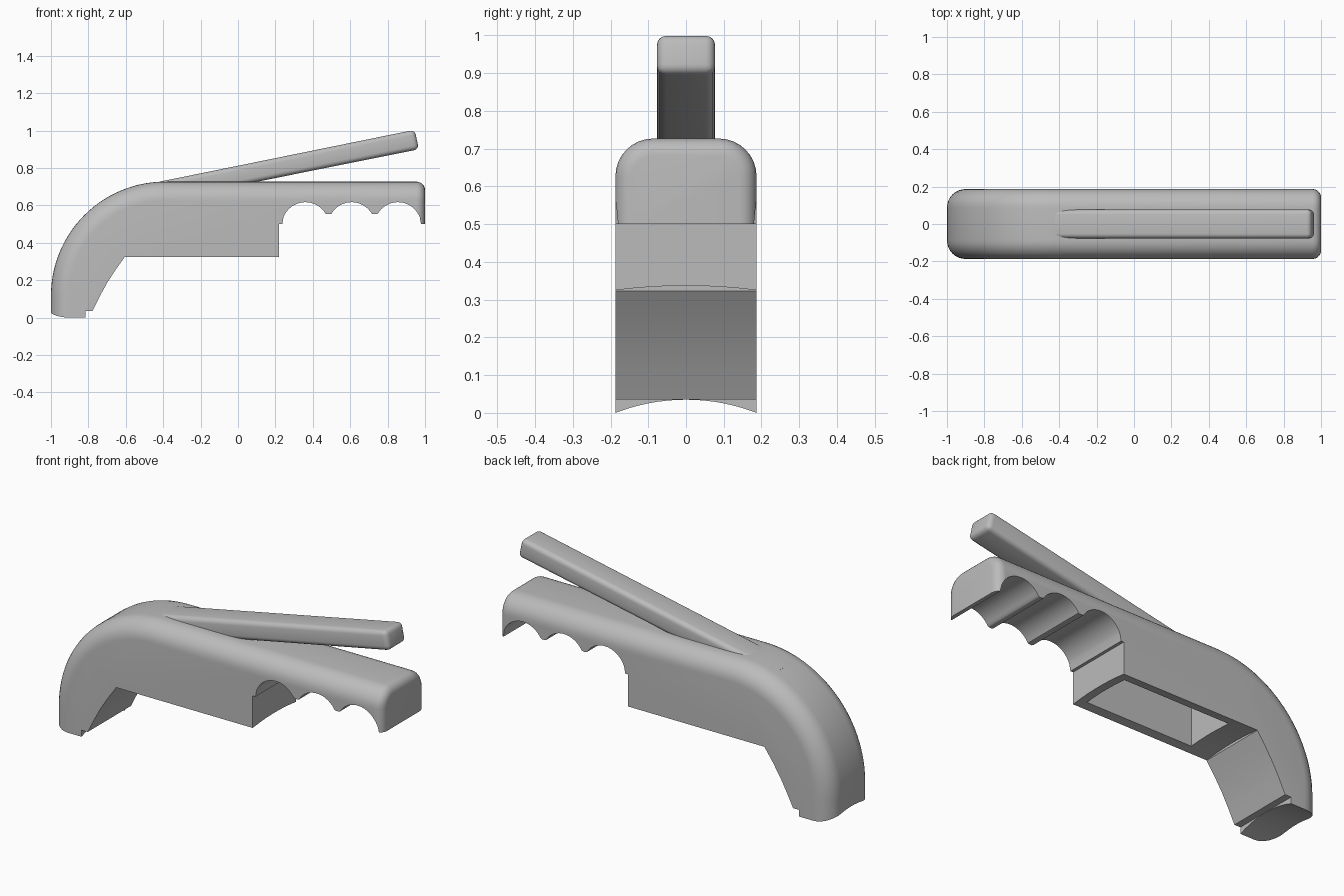
import bpy, bmesh, math
from mathutils import Matrix

if "Cube" in bpy.data.objects:
    bpy.data.objects.remove(bpy.data.objects["Cube"], do_unlink=True)

HALF = 0.187   # half width of the body
TOP = 0.727    # height of the grip top
RAD = 0.61     # radius of the curved neck

grey = bpy.data.materials.new("plain grey")
grey.use_nodes = True
grey.diffuse_color = (0.5, 0.5, 0.5, 1)
grey.node_tree.nodes["Principled BSDF"].inputs["Base Color"].default_value = (0.5, 0.5, 0.5, 1)


def prism(points, half):
    """Extrude a side profile (x, z) across y."""
    bm = bmesh.new()
    face = bm.faces.new([bm.verts.new((x, -half, z)) for x, z in points])
    ext = bmesh.ops.extrude_face_region(bm, geom=[face])["geom"]
    verts = [v for v in ext if isinstance(v, bmesh.types.BMVert)]
    bmesh.ops.translate(bm, verts=verts, vec=(0, 2 * half, 0))
    bmesh.ops.recalc_face_normals(bm, faces=bm.faces)
    return bm


def make_object(name, bm):
    mesh = bpy.data.meshes.new(name)
    bm.to_mesh(mesh)
    bm.free()
    obj = bpy.data.objects.new(name, mesh)
    bpy.context.collection.objects.link(obj)
    mesh.materials.append(grey)
    return obj


def round_edges(bm, rule, width, segments):
    edges = [e for e in bm.edges if rule(*[v.co for v in e.verts])]
    bmesh.ops.bevel(bm, geom=edges, offset=width, segments=segments, profile=0.5,
                    affect='EDGES', clamp_overlap=False)


def cut(target, name, bm):
    cutter = make_object(name, bm)
    mod = target.modifiers.new(name, 'BOOLEAN')
    mod.operation = 'DIFFERENCE'
    mod.solver = 'EXACT'
    mod.object = cutter
    bpy.context.view_layer.objects.active = target
    bpy.ops.object.modifier_apply(modifier=name)
    bpy.data.objects.remove(cutter, do_unlink=True)


def smooth(obj, degrees):
    obj.data.shade_smooth()
    obj.data.set_sharp_from_angle(angle=math.radians(degrees))


def lengthwise_cylinder(radius, top, x0, x1, sides):
    bm = bmesh.new()
    place = Matrix.Translation(((x0 + x1) / 2, 0, top - radius)) @ Matrix.Rotation(math.pi / 2, 4, 'Y')
    bmesh.ops.create_cone(bm, cap_ends=True, segments=sides, radius1=radius,
                          radius2=radius, depth=x1 - x0, matrix=place)
    return bm


# Body: curved neck, straight grip and deep middle housing
cx, cz = RAD - 1, TOP - RAD
outline = [(-1, 0)]
for i in range(29):
    a = math.pi - i * math.pi / 56
    outline.append((cx + RAD * math.cos(a), cz + RAD * math.sin(a)))
outline += [(1, TOP), (1, 0.5), (0.22, 0.5), (0.22, 0.325), (-0.605, 0.325),
            (-0.655, 0.255), (-0.7, 0.185), (-0.74, 0.112), (-0.778, 0.036),
            (-0.815, 0.036), (-0.815, 0)]
bm = prism(outline, HALF)


def on_outer(co):
    on_neck = abs(math.hypot(co.x - cx, co.z - cz) - RAD) < 1e-4 and co.z > cz - 1e-4
    return on_neck or co.z > TOP - 1e-4 or co.x < -0.9999


round_edges(bm, lambda a, b: on_outer(a) and on_outer(b) and abs(a.y - b.y) < 1e-4, 0.1, 8)
round_edges(bm, lambda a, b: min(a.x, b.x) > 0.9999 and max(a.z, b.z) > 0.51, 0.045, 5)
body = make_object("body", bm)

# Finger grooves: three arcs meeting in blunt ridges
R = 0.125
centres = [0.36, 0.6075, 0.855]
start, end, steps = 0.235, 0.98, 90
grooves = [(end, 0.4), (start, 0.4)]
for i in range(steps + 1):
    x = start + (end - start) * i / steps
    d = min(abs(x - c) for c in centres)
    z = 0.492 + math.sqrt(max(R * R - d * d, 0))
    if centres[0] < x < centres[2]:
        z = max(z, 0.553)
    grooves.append((x, z))
cut(body, "groove_cutter", prism(grooves, 0.3))

# Hollow underneath, and the concave lower faces
cut(body, "hollow_cutter", prism([(-0.47, 0.2), (0.175, 0.2), (0.175, 0.6), (-0.47, 0.6)], 0.138))
cut(body, "underside_cutter", lengthwise_cylinder(1.46, 0.337, -0.606, 0.3, 256))
cut(body, "foot_cutter", lengthwise_cylinder(0.517, 0.035, -1.1, -0.79, 128))
smooth(body, 30)

# Lever: slim rounded bar rising out of the top
lever_profile = [(-0.6, 0.69), (0.945, 1.004), (0.967, 0.9), (-0.58, 0.59)]
bm = prism(lever_profile, 0.077)
round_edges(bm, lambda a, b: max(a.x, b.x) > 0.9, 0.025, 4)
lever = make_object("lever", bm)
smooth(lever, 30)
